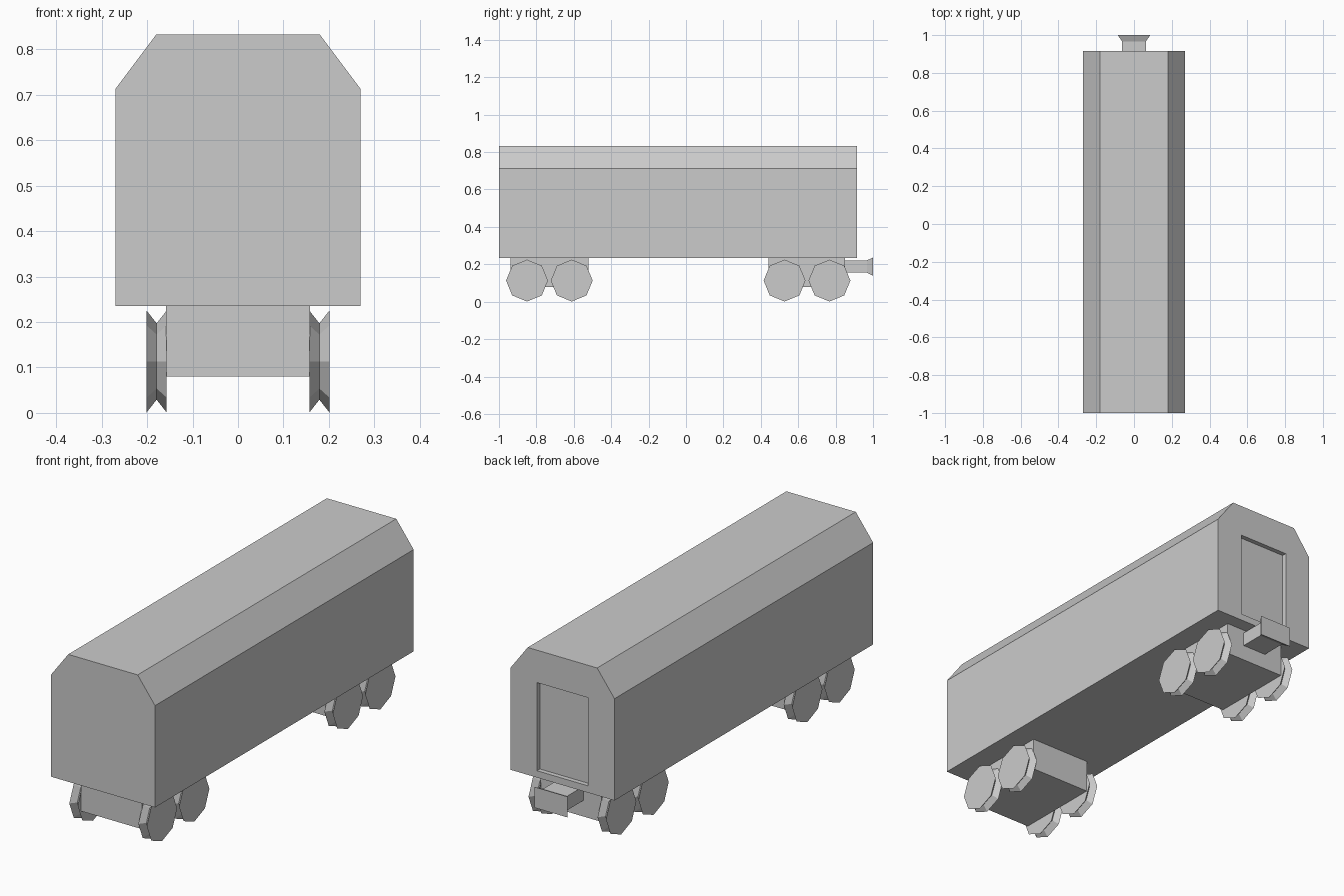
import bpy, bmesh
from math import cos, sin, pi

if "Cube" in bpy.data.objects:
    bpy.data.objects.remove(bpy.data.objects["Cube"])


def loft(name, rings):
    """Skin a row of equal-length point rings and cap both ends."""
    bm = bmesh.new()
    rows = [[bm.verts.new(p) for p in ring] for ring in rings]
    n = len(rows[0])
    for a, b in zip(rows, rows[1:]):
        for i in range(n):
            j = (i + 1) % n
            bm.faces.new((a[i], a[j], b[j], b[i]))
    bm.faces.new(rows[0])
    bm.faces.new(rows[-1])
    bmesh.ops.recalc_face_normals(bm, faces=bm.faces)
    mesh = bpy.data.meshes.new(name)
    bm.to_mesh(mesh)
    bm.free()
    obj = bpy.data.objects.new(name, mesh)
    bpy.context.collection.objects.link(obj)
    return obj


def rect(half_x, y, z0, z1):
    return [(-half_x, y, z0), (half_x, y, z0), (half_x, y, z1), (-half_x, y, z1)]


def box(name, half_x, y0, y1, z0, z1):
    return loft(name, [rect(half_x, y0, z0, z1), rect(half_x, y1, z0, z1)])


# Carriage body with chamfered roof
half = [(0.27, 0.235), (0.27, 0.712), (0.18, 0.832)]
profile = half + [(-x, z) for x, z in reversed(half)]
BACK = 0.915
body = loft("carriage_body", [[(x, y, z) for x, z in profile] for y in (-1.0, BACK)])

# Recessed door in the back end
cutter = box("door_cutter", 0.132, BACK - 0.022, BACK + 0.1, 0.267, 0.68)
cutter.hide_render = True
cutter.display_type = 'WIRE'
recess = body.modifiers.new("door_recess", 'BOOLEAN')
recess.operation = 'DIFFERENCE'
recess.solver = 'EXACT'
recess.object = cutter

# Bogie frames
box("front_bogie", 0.158, -0.938, -0.521, 0.08, 0.235)
box("rear_bogie", 0.158, 0.441, 0.85, 0.08, 0.235)

# Grooved eight-sided wheels
WHEEL_Z = 0.113
for number, y in enumerate((-0.85, -0.611, 0.527, 0.767), 1):
    for side, label in ((-1, "left"), (1, "right")):
        rings = [[(side * x, y + r * cos(k * pi / 4), WHEEL_Z + r * sin(k * pi / 4))
                  for k in range(8)]
                 for x, r in ((0.157, 0.112), (0.179, 0.084), (0.201, 0.112))]
        loft(f"wheel_{label}_{number}", rings)

# Rear coupler: neck with flared head
loft("coupler", [rect(0.063, 0.845, 0.155, 0.221),
                 rect(0.063, 0.967, 0.155, 0.221),
                 rect(0.086, 1.0, 0.139, 0.236)])
